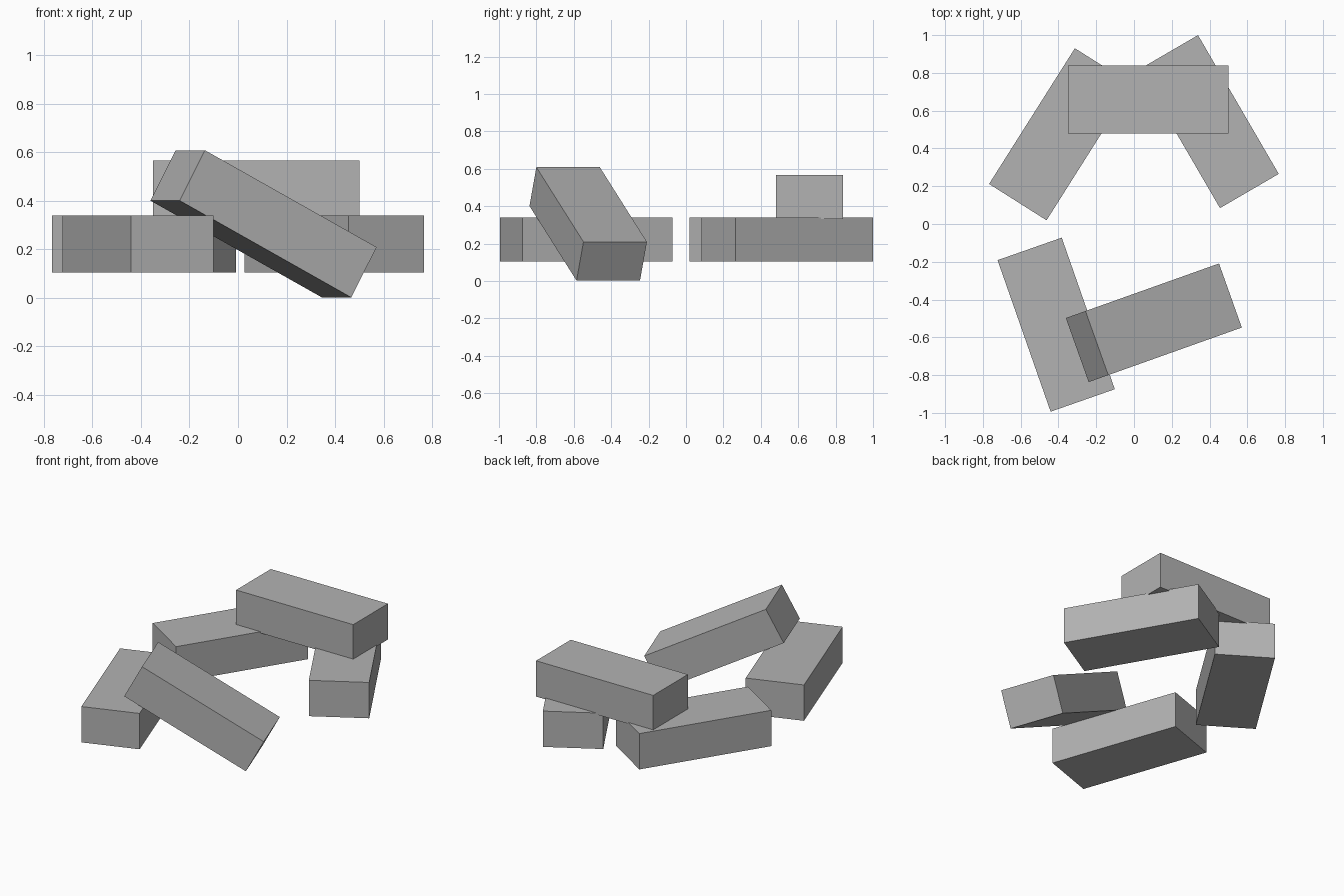
import bpy
from math import radians

cube = bpy.data.objects.get("Cube")
if cube:
    bpy.data.objects.remove(cube, do_unlink=True)

# One plain grey for every block
GREY = (0.45, 0.45, 0.45, 1.0)
grey = bpy.data.materials.new("plain grey")
grey.use_nodes = True
grey.diffuse_color = GREY
grey.node_tree.nodes["Principled BSDF"].inputs["Base Color"].default_value = GREY

BLOCK_SIZE = (0.85, 0.36, 0.235)  # length, width, height


def block(name, centre, yaw, pitch=0):
    """Add one block, turned about z and tipped along its length."""
    bpy.ops.mesh.primitive_cube_add(size=1, location=centre)
    obj = bpy.context.object
    obj.name = name
    obj.scale = BLOCK_SIZE
    obj.rotation_euler = (0, radians(pitch), radians(yaw))
    obj.data.materials.append(grey)


# Blocks lying flat in a loose ring
block("back_right_block", (-0.388, 0.475, 0.222), 57.7)
block("back_left_block", (0.397, 0.542, 0.222), -59.8)
block("front_right_block", (-0.412, -0.533, 0.222), -70.7)

# Block bridging the back pair
block("top_block", (0.075, 0.66, 0.448), 0)

# Block leaning down off the front one
block("leaning_block", (0.105, -0.523, 0.305), 19.6, 28)
